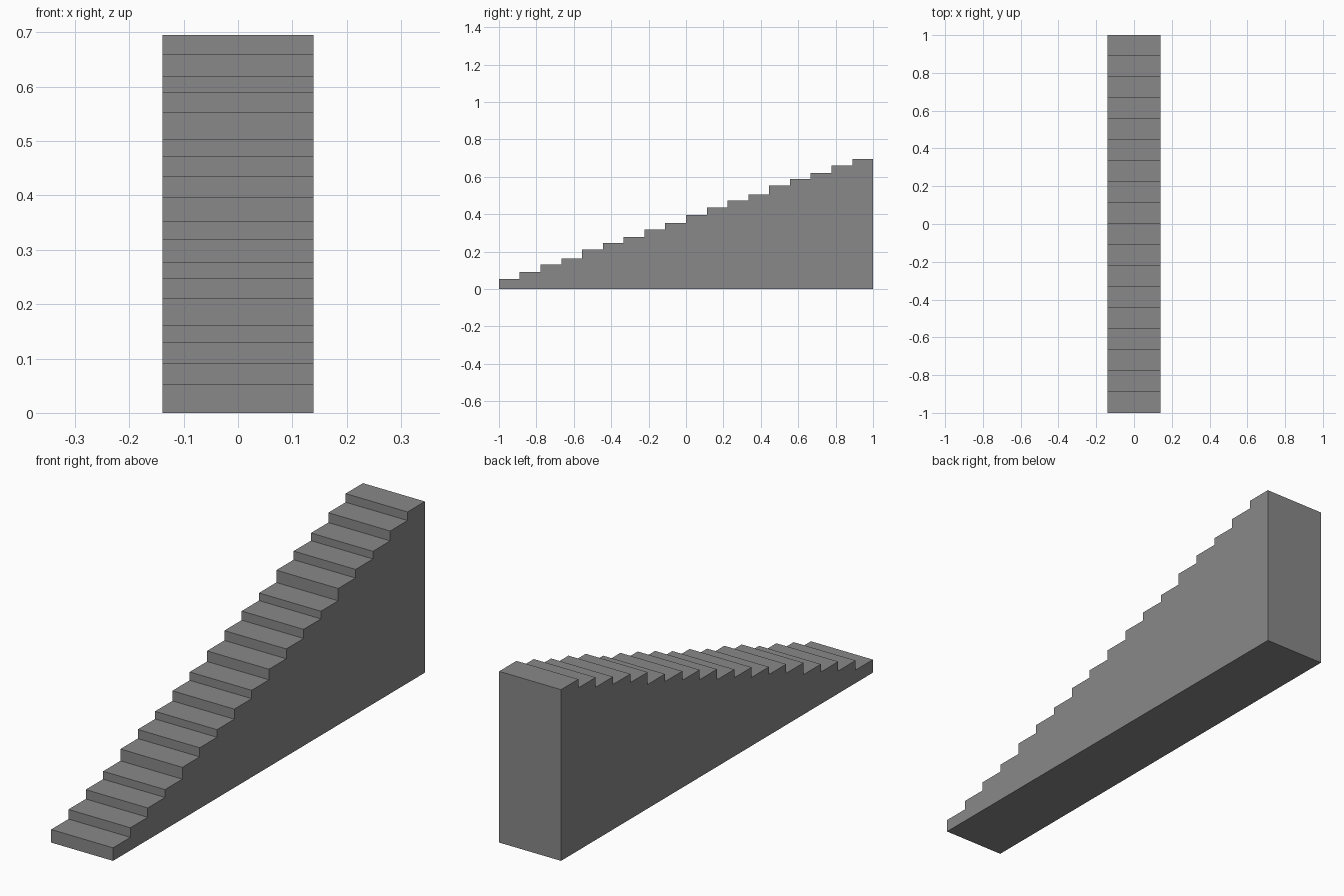
import bpy
import bmesh

if "Cube" in bpy.data.objects:
    bpy.data.objects.remove(bpy.data.objects["Cube"])

HALF_W = 0.139
# Tread heights, slightly uneven, from bottom step to top
HEIGHTS = [0.053, 0.092, 0.130, 0.162, 0.210, 0.247, 0.278, 0.319, 0.353,
           0.396, 0.436, 0.473, 0.504, 0.554, 0.589, 0.620, 0.660, 0.695]
DEPTH = 2 / len(HEIGHTS)

stone = bpy.data.materials.new("grey stone")
stone.diffuse_color = (0.25, 0.25, 0.25, 1)
stone.use_nodes = True
stone.node_tree.nodes["Principled BSDF"].inputs["Base Color"].default_value = stone.diffuse_color

# Stepped side profile
profile = [(-1, 0)]
for i, z in enumerate(HEIGHTS):
    profile += [(-1 + i * DEPTH, z), (-1 + (i + 1) * DEPTH, z)]
profile.append((1, 0))

# Extrude the profile across the width into a solid staircase
bm = bmesh.new()
side = bm.faces.new([bm.verts.new((-HALF_W, y, z)) for y, z in profile])
ext = bmesh.ops.extrude_face_region(bm, geom=[side], use_keep_orig=True)
moved = [v for v in ext["geom"] if isinstance(v, bmesh.types.BMVert)]
bmesh.ops.translate(bm, verts=moved, vec=(2 * HALF_W, 0, 0))
bmesh.ops.recalc_face_normals(bm, faces=bm.faces)

mesh = bpy.data.meshes.new("staircase")
bm.to_mesh(mesh)
bm.free()
mesh.materials.append(stone)
bpy.context.collection.objects.link(bpy.data.objects.new("staircase", mesh))
